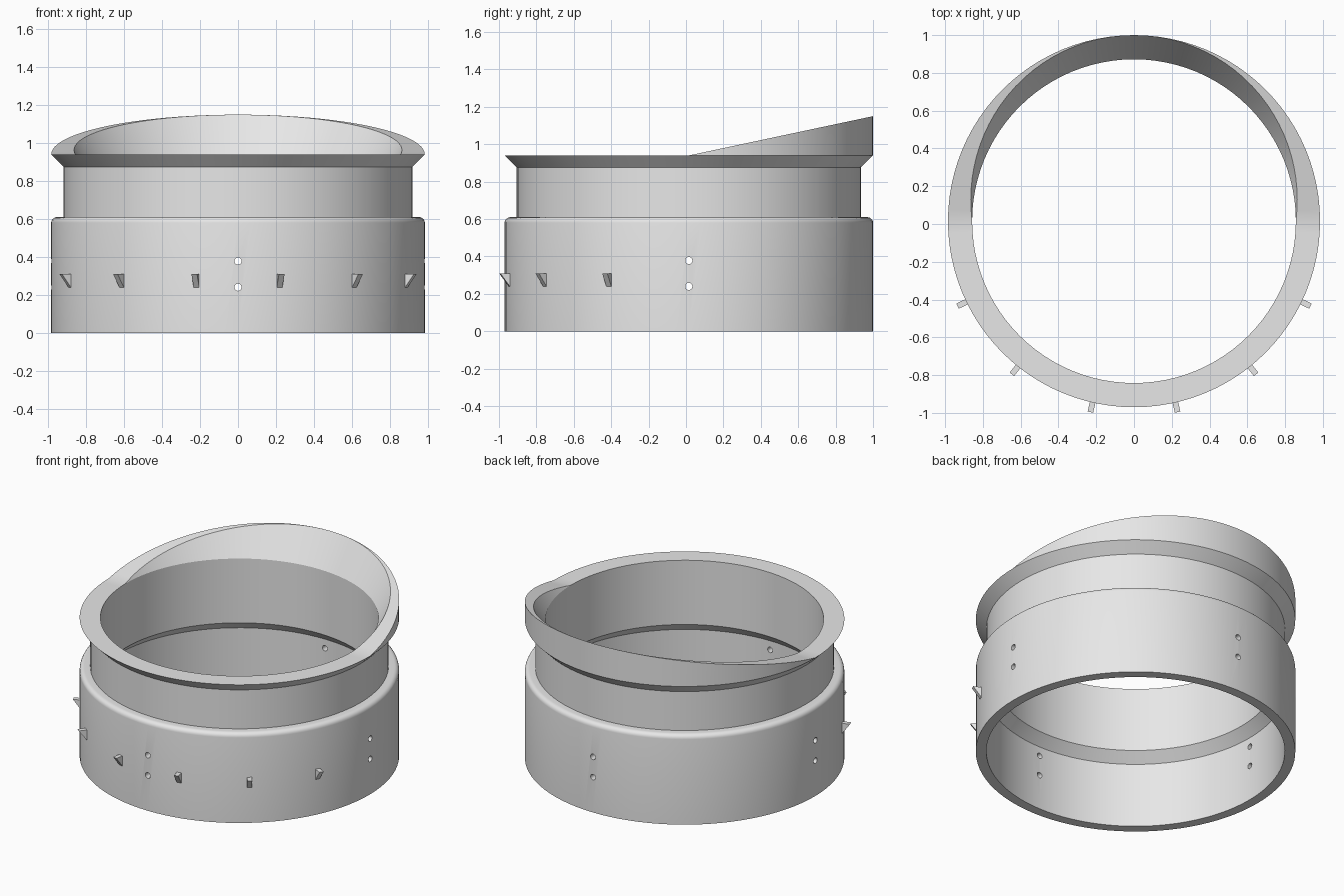
import bpy, bmesh
from math import sin, cos, radians, pi, tau
from mathutils import Matrix, Vector

CENTER = Vector((0, 0.015, 0))
R_OUT, R_NECK, R_IN = 0.985, 0.92, 0.857
Z_RIM, RISE = 0.94, 0.21
SEGMENTS = 96

cube = bpy.data.objects.get("Cube")
if cube:
    bpy.data.objects.remove(cube, do_unlink=True)

grey = bpy.data.materials.new("plain_grey")
grey.use_nodes = True
grey.diffuse_color = (0.8, 0.8, 0.8, 1)
grey.node_tree.nodes["Principled BSDF"].inputs["Base Color"].default_value = (0.8, 0.8, 0.8, 1)


def make_object(name, bm):
    bmesh.ops.recalc_face_normals(bm, faces=bm.faces)
    mesh = bpy.data.meshes.new(name)
    bm.to_mesh(mesh)
    bm.free()
    mesh.materials.append(grey)
    ob = bpy.data.objects.new(name, mesh)
    ob.location = CENTER
    bpy.context.collection.objects.link(ob)
    return ob


def section(angle):
    """Radius and height around the wall, with the rim rising toward the back."""
    s = max(0.0, sin(angle))
    slope = RISE / R_OUT
    spread = (R_OUT - R_IN) / RISE
    r_lip = R_IN / (1 - spread * slope * s)
    fillet = 0.03
    shoulder = [(R_OUT - fillet + fillet * cos(a), 0.58 + fillet * sin(a))
                for a in (i * pi / 10 for i in range(6))]
    return [(R_NECK, 0), (R_OUT, 0)] + shoulder + [
        (R_NECK, 0.61), (R_NECK, 0.875), (R_OUT, Z_RIM),
        (R_OUT, Z_RIM + RISE * s), (r_lip, Z_RIM + slope * r_lip * s),
        (R_IN, Z_RIM), (R_IN, 0.503), (R_NECK, 0.44)]


# Ring body: base, neck, flared rim and slanted back lip
bm = bmesh.new()
rings = []
for i in range(SEGMENTS):
    a = tau * i / SEGMENTS
    rings.append([bm.verts.new((r * cos(a), r * sin(a), z)) for r, z in section(a)])
for i, ring in enumerate(rings):
    following = rings[(i + 1) % SEGMENTS]
    for j in range(len(ring)):
        k = (j + 1) % len(ring)
        bm.faces.new((ring[j], following[j], following[k], ring[k]))
bmesh.ops.remove_doubles(bm, verts=bm.verts, dist=0.0001)
bmesh.ops.dissolve_degenerate(bm, edges=bm.edges, dist=0.0001)
body = make_object("ring_body", bm)

# Four pairs of drilled holes
bm = bmesh.new()
for quarter in range(4):
    turn = Matrix.Rotation(quarter * pi / 2, 4, "Z")
    for z in (0.24, 0.378):
        bmesh.ops.create_cone(
            bm, cap_ends=True, segments=20, radius1=0.019, radius2=0.019, depth=0.3,
            matrix=turn @ Matrix.Translation((0.95, 0, z)) @ Matrix.Rotation(pi / 2, 4, "Y"))
cutter = make_object("hole_cutter", bm)
cutter.hide_render = True
mod = body.modifiers.new("holes", "BOOLEAN")
mod.operation = "DIFFERENCE"
mod.solver = "EXACT"
mod.object = cutter
bpy.context.view_layer.update()
graph = bpy.context.evaluated_depsgraph_get()
drilled = bpy.data.meshes.new_from_object(body.evaluated_get(graph))
body.modifiers.clear()
body.data = drilled
bpy.data.objects.remove(cutter, do_unlink=True)

bpy.ops.object.select_all(action="DESELECT")
body.select_set(True)
bpy.context.view_layer.objects.active = body
bpy.ops.object.shade_smooth_by_angle(angle=radians(30))


# Wedge pegs around the front
def add_peg(name, degrees):
    bm = bmesh.new()
    outline = [(0.97, 0.31), (1.037, 0.31), (0.985, 0.24), (0.97, 0.24)]
    sides = [[bm.verts.new((r, y, z)) for r, z in outline] for y in (-0.015, 0.015)]
    for side in sides:
        bm.faces.new(side)
    for j in range(4):
        k = (j + 1) % 4
        bm.faces.new((sides[0][j], sides[0][k], sides[1][k], sides[1][j]))
    peg = make_object(name, bm)
    peg.rotation_euler.z = radians(degrees - 90)


for n in range(3):
    for label, sign in (("left", 1), ("right", -1)):
        add_peg(f"{label}_peg_{n + 1}", sign * (n + 0.5) * 360 / 14)
